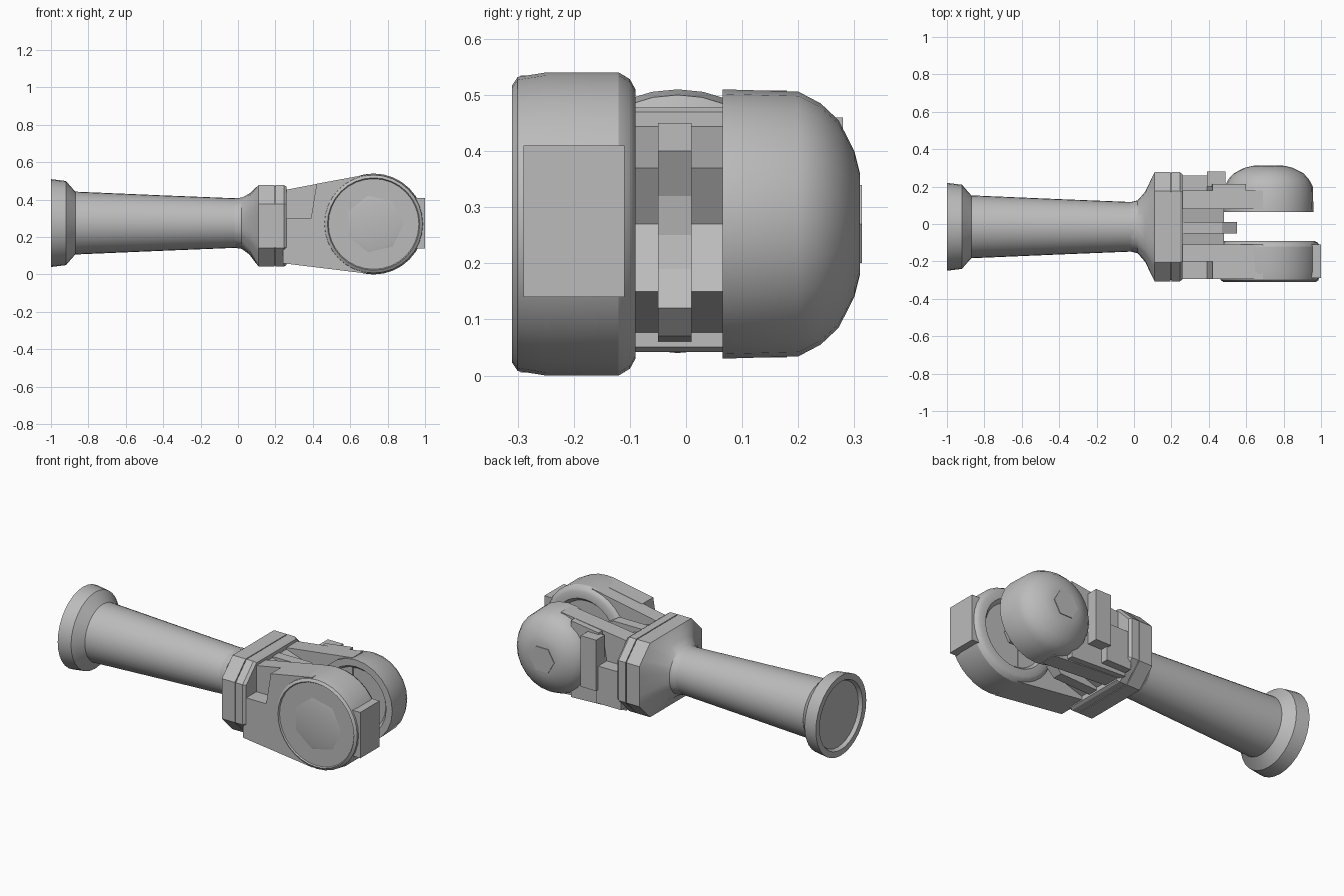
import bpy, bmesh, math
from mathutils import Vector

if "Cube" in bpy.data.objects:
    bpy.data.objects.remove(bpy.data.objects["Cube"])

steel = bpy.data.materials.new("grey_steel")
steel.use_nodes = True
GREY = (0.5, 0.5, 0.5, 1.0)
steel.diffuse_color = GREY
steel.node_tree.nodes["Principled BSDF"].inputs["Base Color"].default_value = GREY


def finish(name, bm, angle=30):
    bmesh.ops.remove_doubles(bm, verts=bm.verts, dist=1e-5)
    bmesh.ops.recalc_face_normals(bm, faces=bm.faces)
    mesh = bpy.data.meshes.new(name)
    bm.to_mesh(mesh)
    bm.free()
    mesh.materials.append(steel)
    obj = bpy.data.objects.new(name, mesh)
    bpy.context.collection.objects.link(obj)
    bpy.ops.object.select_all(action="DESELECT")
    obj.select_set(True)
    bpy.context.view_layer.objects.active = obj
    bpy.ops.object.shade_smooth_by_angle(angle=math.radians(angle))
    return obj


def loft(name, rings, angle=30):
    """Skin a list of equal-sized point rings and cap both ends."""
    bm = bmesh.new()
    rows = [[bm.verts.new(p) for p in ring] for ring in rings]
    n = len(rows[0])
    for a, b in zip(rows, rows[1:]):
        for i in range(n):
            j = (i + 1) % n
            bm.faces.new((a[i], a[j], b[j], b[i]))
    bm.faces.new(rows[0])
    bm.faces.new(rows[-1])
    return finish(name, bm, angle)


def lathe(name, axis, centre, profile, sides=32, angle=30):
    """Turn (position, radius) pairs about the x or y axis."""
    rings = []
    for pos, r in profile:
        ring = []
        for i in range(sides):
            t = math.tau * i / sides
            u, w = r * math.cos(t), r * math.sin(t)
            if axis == "x":
                ring.append((pos, centre[0] + u, centre[1] + w))
            else:
                ring.append((centre[0] + u, pos, centre[1] + w))
        rings.append(ring)
    return loft(name, rings, angle)


def plate(name, outline, y0, y1):
    """Extrude an xz outline between two y positions."""
    return loft(name, [[(x, y, z) for x, z in outline] for y in (y0, y1)], 10)


def block(name, x, y, z):
    return plate(name, [(x[0], z[0]), (x[1], z[0]), (x[1], z[1]), (x[0], z[1])], *y)


# Shaft with flared, recessed foot
lathe("shaft", "x", (-0.015, 0.275),
      [(-0.98, 0.19), (-1.0, 0.2), (-1.0, 0.235), (-0.92, 0.225),
       (-0.87, 0.168), (-0.4, 0.148), (0.0, 0.132), (0.04, 0.13)])

# Octagonal collar, blended from the round shaft
HY, HZ, CUT = 0.292, 0.218, 0.1
corners = [(HY, HZ - CUT), (HY - CUT, HZ), (CUT - HY, HZ), (-HY, HZ - CUT),
           (-HY, CUT - HZ), (CUT - HY, -HZ), (HY - CUT, -HZ), (HY, CUT - HZ)]


def section(x, blend, scale=1.0):
    ring = []
    for i, c in enumerate(corners):
        a, b = Vector(c), Vector(corners[(i + 1) % 8])
        for k in range(4):
            flat = a.lerp(b, k / 4) * scale
            p = (flat.normalized() * 0.132).lerp(flat, blend)
            ring.append((x, p.x - 0.015, p.y + 0.275 - 0.015 * blend))
    return ring


loft("collar_flare", [section(*s) for s in
                      ((-0.02, 0), (0.02, 0.06), (0.06, 0.35), (0.11, 1), (0.195, 1))], 25)
loft("collar_seam", [section(x, 1, 0.975) for x in (0.19, 0.21)])
loft("collar_plate", [section(0.2, 1), section(0.245, 1), section(0.26, 1, 0.96)], 25)

# Front arm: thin neck, notched outer neck and rounded end
plate("front_neck", [(0.24, 0.06), (0.69, 0.005), (0.69, 0.535), (0.24, 0.45)], -0.2, -0.11)
plate("front_neck_outer", [(0.24, 0.06), (0.69, 0.005), (0.69, 0.535),
                           (0.42, 0.485), (0.39, 0.3), (0.24, 0.3)], -0.295, -0.19)
lathe("front_end", "y", (0.725, 0.27),
      [(-0.303, 0.235), (-0.303, 0.242), (-0.31, 0.247), (-0.3, 0.262), (-0.25, 0.27),
       (-0.12, 0.27), (-0.1, 0.258), (-0.09, 0.24), (-0.09, 0.2), (-0.115, 0.18)])
lathe("front_cap", "y", (0.73, 0.27), [(-0.308, 0.13), (-0.302, 0.16)], 7)
block("front_end_tab", (0.95, 1.0), (-0.29, -0.11), (0.14, 0.41))

# Back arm: neck, notch, rib and domed end
plate("back_neck", [(0.24, 0.06), (0.69, 0.032), (0.69, 0.508), (0.24, 0.45)], 0.08, 0.18)
plate("back_neck_outer", [(0.24, 0.06), (0.6, 0.045), (0.6, 0.495),
                          (0.42, 0.47), (0.39, 0.3), (0.24, 0.3)], 0.17, 0.215)
block("back_lower_shoulder", (0.24, 0.4), (0.2, 0.26), (0.08, 0.3))
block("back_rib", (0.39, 0.49), (0.2, 0.28), (0.16, 0.46))
lathe("back_end", "y", (0.72, 0.27),
      [(0.09, 0.18), (0.065, 0.2), (0.065, 0.24), (0.2, 0.236), (0.24, 0.215),
       (0.272, 0.185), (0.3, 0.13), (0.31, 0.09)], 24)

# Six-sided pin heads
for name, y0, y1, r in (("back_pin_head", 0.3, 0.314, 0.08),
                        ("front_inner_pin", -0.12, -0.1, 0.06),
                        ("back_inner_pin", 0.075, 0.095, 0.06)):
    lathe(name, "y", (0.72, 0.27), [(y0, r), (y1, r)], 6)

# Web in the throat, with a concave central fin
plate("web", [(0.24, 0.45), (0.48, 0.37), (0.42, 0.27), (0.48, 0.15), (0.24, 0.07)], -0.13, 0.1)
plate("web_fin", [(0.24, 0.45), (0.47, 0.45), (0.55, 0.4), (0.51, 0.32), (0.5, 0.25),
                  (0.51, 0.19), (0.55, 0.12), (0.5, 0.07), (0.24, 0.06)], -0.05, 0.01)
